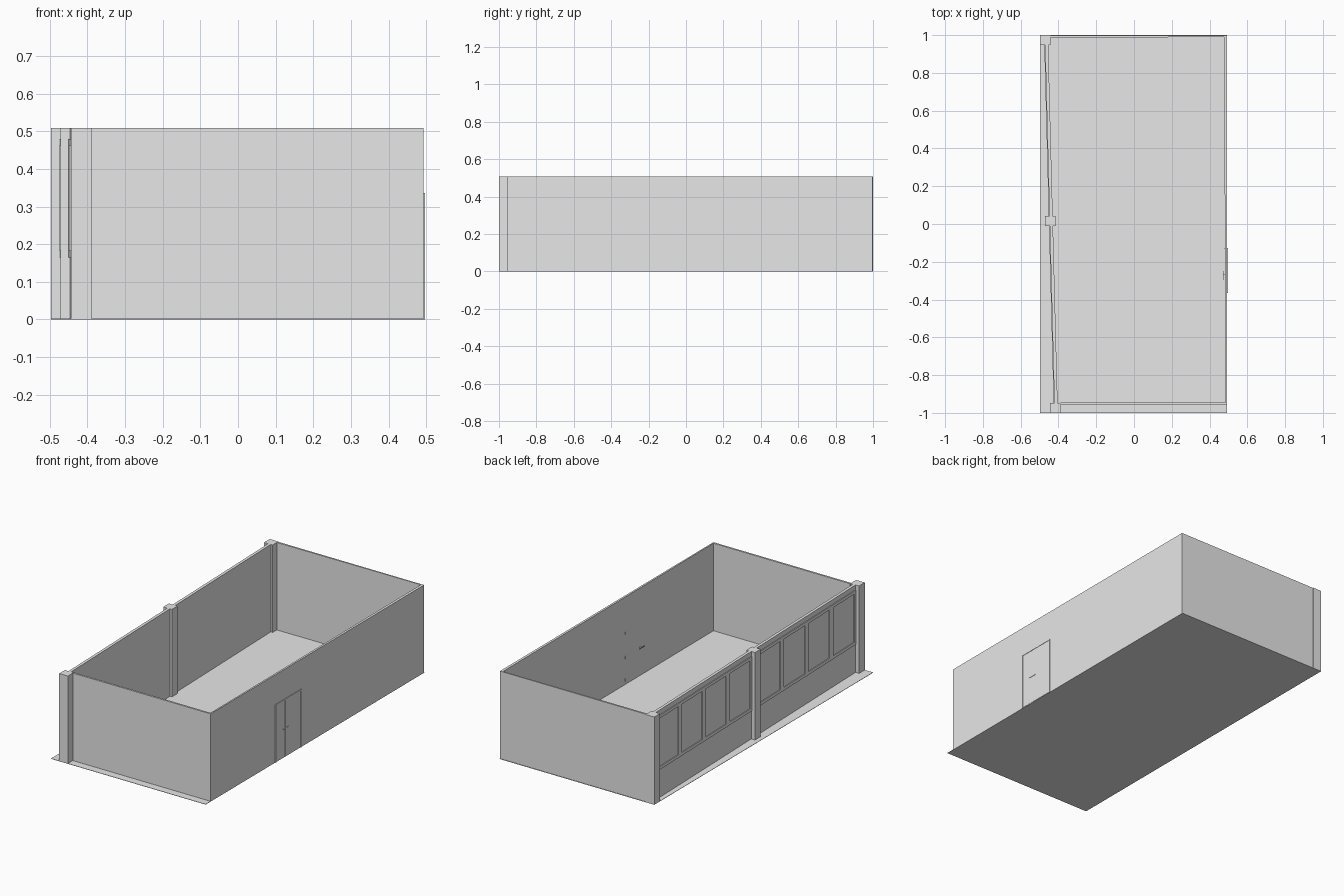
import bpy
import bmesh

cube = bpy.data.objects.get("Cube")
if cube:
    bpy.data.objects.remove(cube, do_unlink=True)

grey = bpy.data.materials.new("plain_grey")
grey.use_nodes = True
grey.diffuse_color = (0.8, 0.8, 0.8, 1)
grey.node_tree.nodes["Principled BSDF"].inputs["Base Color"].default_value = (0.8, 0.8, 0.8, 1)

HEIGHT = 0.508


def prism(name, outline, z0, z1):
    """Extrude a flat outline from z0 up to z1."""
    bm = bmesh.new()
    base = bm.faces.new([bm.verts.new((x, y, z0)) for x, y in outline])
    ext = bmesh.ops.extrude_face_region(bm, geom=[base])
    for v in ext["geom"]:
        if isinstance(v, bmesh.types.BMVert):
            v.co.z = z1
    bmesh.ops.recalc_face_normals(bm, faces=bm.faces)
    mesh = bpy.data.meshes.new(name)
    bm.to_mesh(mesh)
    bm.free()
    mesh.materials.append(grey)
    obj = bpy.data.objects.new(name, mesh)
    bpy.context.collection.objects.link(obj)
    return obj


def box(name, x0, x1, y0, y1, z0, z1):
    return prism(name, [(x0, y0), (x1, y0), (x1, y1), (x0, y1)], z0, z1)


def slant_x(y):
    """Outer face of the slanted window wall."""
    return -0.446 - 0.026 * (y + 0.01)


def slant_box(name, d0, d1, y0, y1, z0, z1):
    """Box that follows the slanted wall, at depths d0 to d1 from its face."""
    return prism(name, [(slant_x(y0) + d0, y0), (slant_x(y0) + d1, y0),
                        (slant_x(y1) + d1, y1), (slant_x(y1) + d0, y1)], z0, z1)


# Floor
box("floor", -0.497, 0.493, -1, 1, 0, 0.002)

# Plain walls
prism("door_wall", [(0.493, -0.955), (0.493, 0.997), (0.477, 0.997), (0.485, -0.955)], 0, HEIGHT)
box("front_wall", -0.39, 0.49, -0.955, -0.944, 0, HEIGHT)
prism("back_wall", [(-0.45, 0.997), (0.49, 0.997), (0.49, 0.99), (-0.45, 0.986)], 0, HEIGHT)

# Pillars along the window wall
for name, x0, y0 in (("front_pillar", -0.444, -1), ("middle_pillar", -0.471, -0.01),
                     ("back_pillar", -0.497, 0.948)):
    box(name, x0, x0 + 0.055, y0, y0 + 0.052, 0, HEIGHT)

# Window wall: two bays, each with a raised frame around four panes
SILL, HEAD, RAIL, MULLION = 0.165, 0.48, 0.018, 0.035
for bay, y0, y1 in (("front", -0.948, -0.01), ("back", 0.042, 0.948)):
    slant_box(bay + "_window_wall", 0, 0.017, y0, y1, 0, HEIGHT)
    slant_box(bay + "_sill_rail", -0.004, 0, y0, y1, SILL, SILL + RAIL)
    slant_box(bay + "_head_rail", -0.004, 0, y0, y1, HEAD - RAIL, HEAD)
    pitch = (y1 - y0) / 4
    for i in range(5):
        a = max(y0, y0 + i * pitch - MULLION / 2)
        b = min(y1, y0 + i * pitch + MULLION / 2)
        slant_box(f"{bay}_mullion_{i}", -0.004, 0, a, b, SILL + RAIL, HEAD - RAIL)

# Double door: frame, narrow leaf and wide leaf
D0, D1, TOP, EDGE = -0.364, -0.128, 0.336, 0.007
for name, y0, y1, z0 in (("front_jamb", D0, D0 + EDGE, 0), ("back_jamb", D1 - EDGE, D1, 0),
                         ("door_head", D0 + EDGE, D1 - EDGE, TOP - EDGE)):
    box(name, 0.492, 0.497, y0, y1, z0, TOP)
box("narrow_leaf", 0.492, 0.495, D0 + EDGE, -0.283, 0.002, TOP - EDGE)
box("wide_leaf", 0.492, 0.495, -0.274, D1 - EDGE, 0.002, TOP - EDGE)

# Lever handles on both faces of the door
for side, x, step in (("outer", 0.494, 0.003), ("inner", 0.482, -0.01)):
    box(side + "_handle_stem", min(x, x + step), max(x, x + step), -0.268, -0.264, 0.163, 0.168)
    tip = x + step
    box(side + "_handle_lever", tip - 0.0015, tip + 0.0005, -0.296, -0.25, 0.163, 0.168)

# Hinges on the inner face
for i, z in enumerate((0.03, 0.16, 0.3)):
    box(f"hinge_{i}", 0.478, 0.484, D1 - 0.004, D1, z - 0.007, z + 0.007)
